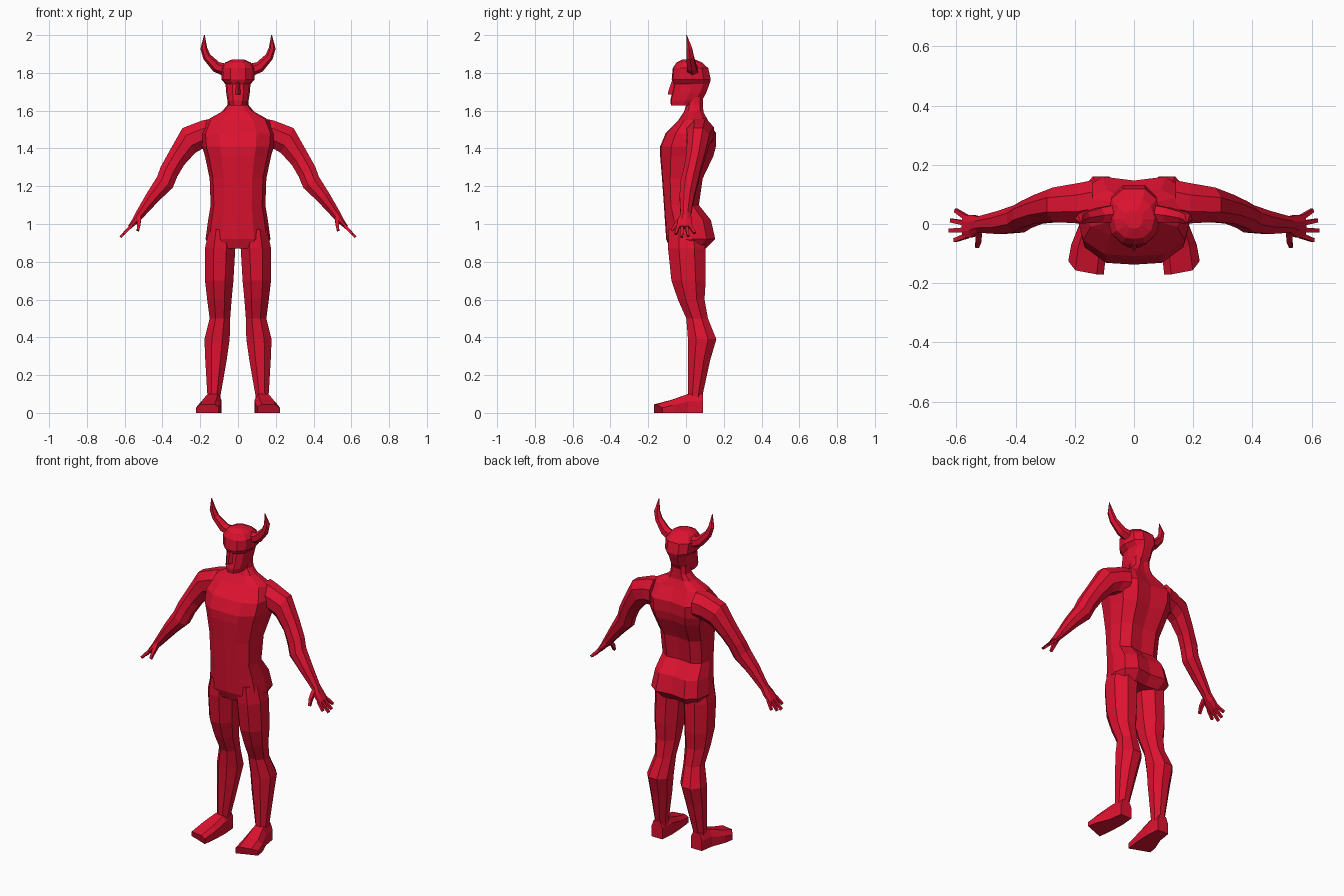
import bpy, bmesh, math
from mathutils import Vector

red = bpy.data.materials.new("red_skin")
red.diffuse_color = (0.72, 0.006, 0.03, 1)


def loft(name, rings, mirror=False):
    """Skin a list of equal-length point rings and cap both ends."""
    bm = bmesh.new()
    loops = [[bm.verts.new(p) for p in r] for r in rings]
    n = len(loops[0])
    for a, b in zip(loops, loops[1:]):
        for i in range(n):
            j = (i + 1) % n
            bm.faces.new((a[i], a[j], b[j], b[i]))
    bm.faces.new(loops[0][::-1])
    bm.faces.new(loops[-1])
    bmesh.ops.recalc_face_normals(bm, faces=bm.faces)
    me = bpy.data.meshes.new(name)
    bm.to_mesh(me)
    bm.free()
    me.materials.append(red)
    ob = bpy.data.objects.new(name, me)
    bpy.context.collection.objects.link(ob)
    if mirror:
        ob.modifiers.new("Mirror", 'MIRROR')
    return ob


OCT = [(math.cos(math.radians(a)) * 1.05, math.sin(math.radians(a)) * 1.05)
       for a in (22.5, 67.5, 112.5, 157.5, 202.5, 247.5, 292.5, 337.5)]


def limb_ring(xa, za, xb, zb, y0, y1):
    """Eight-sided section between an outer point a and inner point b."""
    c = Vector(((xa + xb) / 2, (y0 + y1) / 2, (za + zb) / 2))
    u = Vector(((xa - xb) / 2, 0, (za - zb) / 2))
    v = Vector((0, (y1 - y0) / 2, 0))
    return [c + u * s + v * t for s, t in OCT]


def body_ring(shape, z, hw, yf, yb):
    """Symmetric horizontal section; shape holds (width, depth) fractions."""
    right = [(hw * s, yf + (yb - yf) * t, z) for s, t in shape]
    left = [(-x, y, z) for x, y, z in reversed(right) if x > 1e-6]
    return right + left


def tube(name, path, radii, sides):
    """Tapered tube along a path, mirrored to the other side."""
    pts = [Vector(p) for p in path]
    rings = []
    for i, p in enumerate(pts):
        d = (pts[min(i + 1, len(pts) - 1)] - pts[max(i - 1, 0)]).normalized()
        u = Vector((0, 1, 0))
        u = (u - d * u.dot(d)).normalized()
        w = d.cross(u)
        rings.append([p + (u * math.cos(k) + w * math.sin(k)) * radii[i]
                      for k in (2 * math.pi * (j + 0.5) / sides for j in range(sides))])
    return loft(name, rings, True)


# Torso, with a shallow spine groove, rising into the neck
TORSO = [(0, 0), (0.5, 0.02), (0.88, 0.2), (1, 0.52), (0.9, 0.83), (0.55, 1), (0, 0.95)]
loft("torso", [body_ring(TORSO, *r) for r in (
    (0.87, 0.145, -0.085, 0.105),
    (0.92, 0.172, -0.105, 0.155),
    (1.02, 0.158, -0.112, 0.132),
    (1.10, 0.145, -0.117, 0.068),
    (1.24, 0.150, -0.127, 0.088),
    (1.36, 0.175, -0.137, 0.145),
    (1.41, 0.190, -0.137, 0.158),
    (1.48, 0.195, -0.108, 0.160),
    (1.55, 0.165, -0.040, 0.115),
    (1.595, 0.085, -0.010, 0.092),
    (1.63, 0.056, 0.000, 0.090),
    (1.70, 0.050, 0.000, 0.090))])

# Head with jaw, brow and flat crown
HEAD = [(0, 0), (0.45, 0.03), (0.85, 0.2), (1, 0.5), (0.85, 0.82), (0.42, 1), (0, 1)]
loft("head", [body_ring(HEAD, *r) for r in (
    (1.628, 0.045, -0.080, 0.050),
    (1.655, 0.056, -0.083, 0.085),
    (1.69, 0.062, -0.074, 0.105),
    (1.74, 0.066, -0.064, 0.124),
    (1.765, 0.088, -0.076, 0.131),
    (1.825, 0.090, -0.070, 0.118),
    (1.855, 0.068, -0.050, 0.085),
    (1.872, 0.030, -0.015, 0.045))])
NOSE = [(0, 0), (1, 0.6), (1, 1)]
loft("nose", [body_ring(NOSE, *r) for r in (
    (1.685, 0.016, -0.094, -0.05),
    (1.70, 0.014, -0.094, -0.05),
    (1.755, 0.008, -0.076, -0.05))])

# Horns
tube("horns", [(0.065, 0.035, 1.815), (0.115, 0.03, 1.832), (0.165, 0.022, 1.885),
               (0.181, 0.017, 1.93), (0.178, 0.003, 2.0)],
     [0.034, 0.029, 0.022, 0.018, 0.002], 6)

# Arms, shoulder to knuckles
loft("arms", [limb_ring(*r) for r in (
    (0.14, 1.56, 0.14, 1.40, 0.01, 0.150),
    (0.19, 1.55, 0.19, 1.395, 0.00, 0.140),
    (0.295, 1.51, 0.225, 1.375, 0.005, 0.125),
    (0.36, 1.395, 0.285, 1.31, 0.00, 0.100),
    (0.41, 1.305, 0.32, 1.25, -0.015, 0.078),
    (0.43, 1.25, 0.345, 1.19, -0.030, 0.065),
    (0.48, 1.17, 0.42, 1.12, -0.035, 0.045),
    (0.54, 1.065, 0.505, 1.03, -0.030, 0.026),
    (0.557, 1.03, 0.53, 1.005, -0.045, 0.032),
    (0.582, 0.99, 0.568, 0.974, -0.050, 0.032))], True)

# Fingers and thumb
for base_y, tip_x, tip_y in ((0.022, 0.602, 0.046), (0.002, 0.617, 0.012),
                             (-0.02, 0.622, -0.022), (-0.04, 0.605, -0.055)):
    tube("fingers", [(0.565, base_y, 0.99), (tip_x, tip_y, 0.988 - (tip_x - 0.565) * 1.0)],
         [0.012, 0.009], 4)
tube("thumbs", [(0.525, -0.025, 1.03), (0.525, -0.055, 1.0), (0.53, -0.075, 0.965)],
     [0.017, 0.013, 0.009], 4)

# Legs
loft("legs", [limb_ring(xo, z, xi, z, y0, y1) for z, xo, xi, y0, y1 in (
    (0.97, 0.155, 0.025, -0.095, 0.10),
    (0.87, 0.178, 0.012, -0.098, 0.105),
    (0.70, 0.177, 0.022, -0.080, 0.107),
    (0.60, 0.165, 0.032, -0.045, 0.100),
    (0.50, 0.152, 0.040, 0.000, 0.118),
    (0.39, 0.180, 0.042, 0.008, 0.163),
    (0.28, 0.175, 0.058, 0.010, 0.130),
    (0.09, 0.163, 0.092, 0.010, 0.088),
    (0.04, 0.163, 0.092, 0.010, 0.088))], True)

# Feet: flat-soled sections from heel to toe (outer edge set back by skew)
loft("feet", [[(xi, y, 0), (xo, y + sk, 0), (xo, y + sk, h * 0.6),
               (xo * 0.8 + xi * 0.2, y + sk * 0.3, h), (xi * 0.8 + xo * 0.2, y, h), (xi, y, h * 0.7)]
              for y, xi, xo, h, sk in (
    (0.09, 0.095, 0.168, 0.10, 0),
    (0.01, 0.088, 0.180, 0.10, 0),
    (-0.08, 0.092, 0.212, 0.068, 0.01),
    (-0.17, 0.102, 0.222, 0.045, 0.045))], True)
